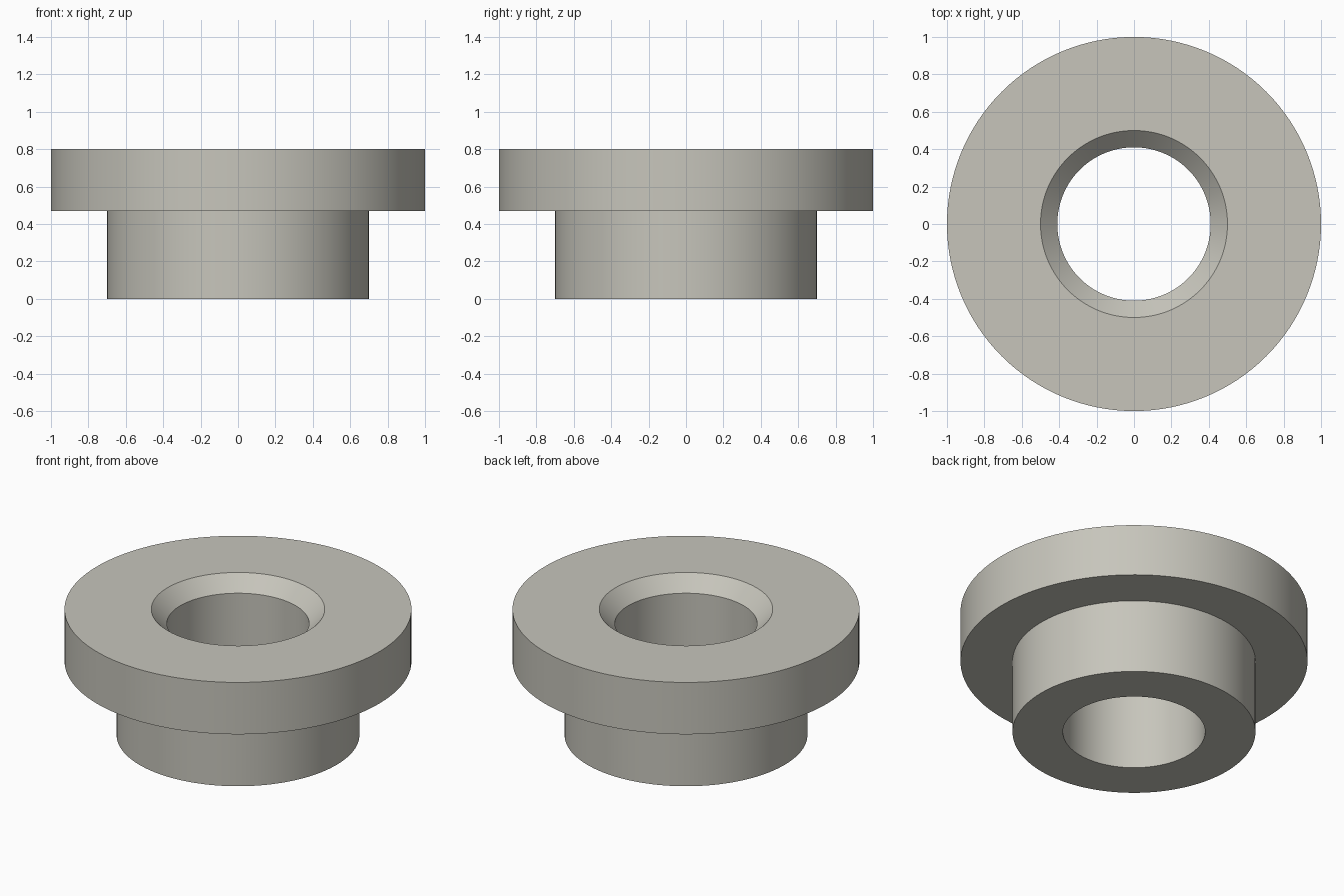
import bpy
import bmesh
from math import cos, sin, tau, radians

SEGMENTS = 128
cube = bpy.data.objects.get("Cube")
if cube:
    bpy.data.objects.remove(cube, do_unlink=True)

# Warm grey metal
metal = bpy.data.materials.new("warm_grey")
metal.use_nodes = True
color = (0.57, 0.56, 0.50, 1)
metal.diffuse_color = color
metal.node_tree.nodes["Principled BSDF"].inputs["Base Color"].default_value = color


def lathe(name, profile, material):
    """Revolve a closed (radius, height) profile around z."""
    bm = bmesh.new()
    rings = [[bm.verts.new((r * cos(tau * i / SEGMENTS), r * sin(tau * i / SEGMENTS), z))
              for i in range(SEGMENTS)] for r, z in profile]
    for k, ring in enumerate(rings):
        above = rings[(k + 1) % len(rings)]
        for i in range(SEGMENTS):
            j = (i + 1) % SEGMENTS
            bm.faces.new((ring[i], ring[j], above[j], above[i]))
    bmesh.ops.recalc_face_normals(bm, faces=bm.faces)
    mesh = bpy.data.meshes.new(name)
    bm.to_mesh(mesh)
    bm.free()
    mesh.materials.append(material)
    obj = bpy.data.objects.new(name, mesh)
    bpy.context.collection.objects.link(obj)
    bpy.ops.object.select_all(action='DESELECT')
    obj.select_set(True)
    bpy.context.view_layer.objects.active = obj
    bpy.ops.object.shade_smooth_by_angle(angle=radians(30))
    return obj


# Sleeve, wide flange and chamfered bore in one turned profile
lathe("flanged_bushing", [
    (0.41, 0), (0.70, 0), (0.70, 0.47), (1, 0.47),
    (1, 0.80), (0.50, 0.80), (0.41, 0.71),
], metal)
